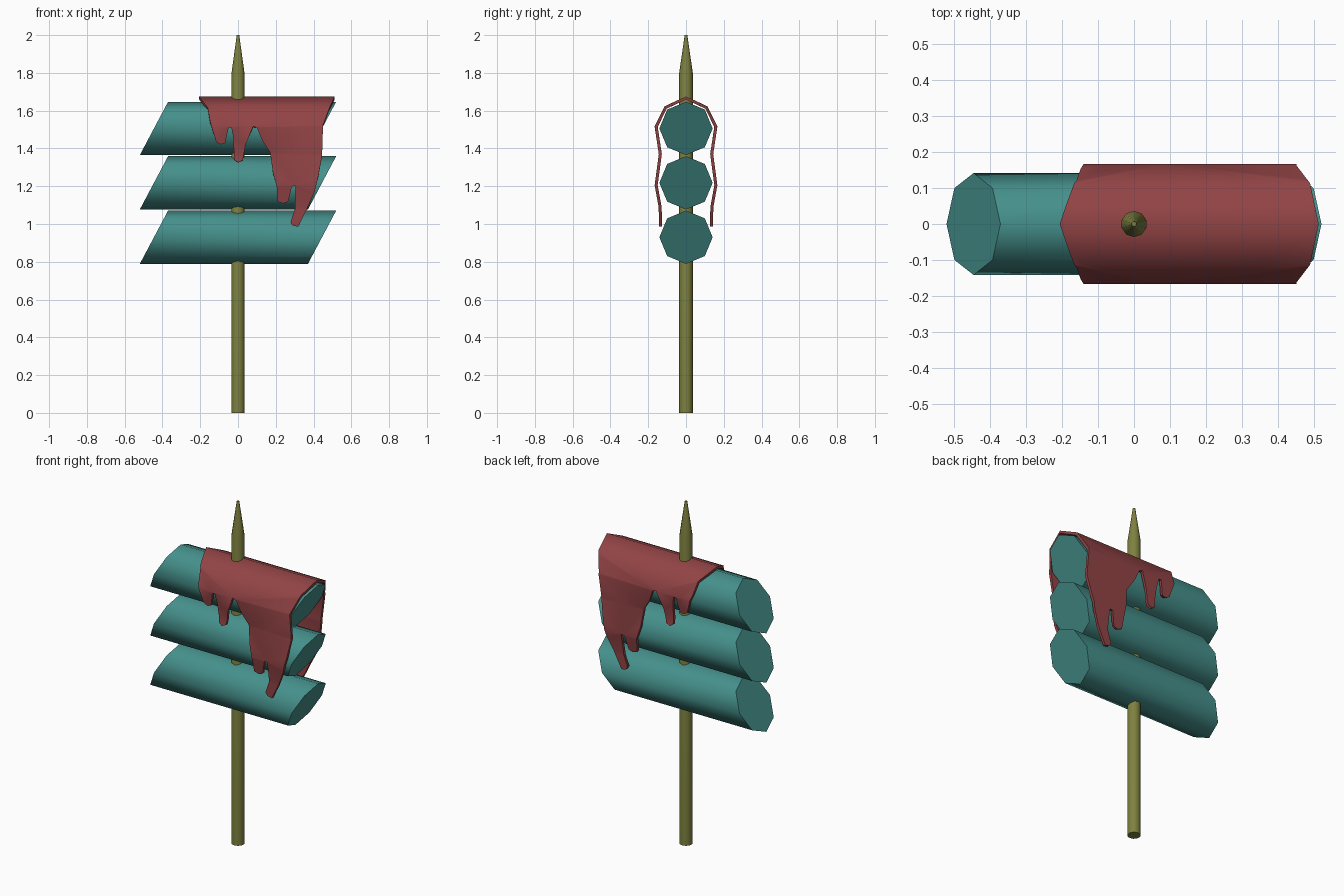
import bpy, bmesh, math
from mathutils import Matrix

if "Cube" in bpy.data.objects:
    bpy.data.objects.remove(bpy.data.objects["Cube"])


def material(name, rgb):
    m = bpy.data.materials.new(name)
    m.diffuse_color = (*rgb, 1)
    m.use_nodes = True
    m.node_tree.nodes["Principled BSDF"].inputs["Base Color"].default_value = m.diffuse_color
    return m


def make_object(name, bm, mat):
    mesh = bpy.data.meshes.new(name)
    bmesh.ops.recalc_face_normals(bm, faces=bm.faces)
    bm.to_mesh(mesh)
    bm.free()
    ob = bpy.data.objects.new(name, mesh)
    bpy.context.collection.objects.link(ob)
    mesh.materials.append(mat)
    return ob


def smooth(ob, degrees):
    bpy.ops.object.select_all(action='DESELECT')
    ob.select_set(True)
    bpy.context.view_layer.objects.active = ob
    bpy.ops.object.shade_smooth_by_angle(angle=math.radians(degrees))


wood = material("wood", (0.21, 0.22, 0.05))
teal = material("teal", (0.06, 0.28, 0.26))
red = material("red", (0.29, 0.057, 0.06))

# Skewer: round stick with a pointed end
bm = bmesh.new()
sides = 10
rings = []
for r, z in [(0.036, 0), (0.036, 1.80), (0.007, 2.0)]:
    rings.append([bm.verts.new((r * math.sin(2 * math.pi * i / sides),
                                r * math.cos(2 * math.pi * i / sides), z))
                  for i in range(sides)])
for a, b in zip(rings, rings[1:]):
    for i in range(sides):
        j = (i + 1) % sides
        bm.faces.new((a[i], a[j], b[j], b[i]))
bm.faces.new(rings[0])
bm.faces.new(rings[-1])
smooth(make_object("skewer", bm, wood), 40)

# Dumplings: three octagonal rolls with slanted ends
for name, zc in [("lower_roll", 0.93), ("middle_roll", 1.218), ("upper_roll", 1.506)]:
    bm = bmesh.new()
    bmesh.ops.create_cone(bm, cap_ends=True, segments=8, radius1=0.141, radius2=0.141,
                          depth=0.89, matrix=Matrix.Rotation(math.pi / 2, 4, 'Y'))
    for v in bm.verts:
        v.co.x += 0.53 * v.co.z
        v.co.z += zc
    smooth(make_object(name, bm, teal), 50)

# Sauce: dripping outline seen from the front (x, z)
outline = [(-0.206, 1.667), (-0.185, 1.64), (-0.16, 1.61), (-0.148, 1.54), (-0.115, 1.435),
           (-0.09, 1.422), (-0.068, 1.43), (-0.05, 1.51), (-0.035, 1.512), (-0.025, 1.46),
           (-0.02, 1.34), (0.0, 1.325), (0.025, 1.337), (0.04, 1.42), (0.08, 1.515),
           (0.1, 1.512), (0.13, 1.44), (0.17, 1.38), (0.185, 1.27), (0.205, 1.2),
           (0.21, 1.12), (0.24, 1.11), (0.265, 1.12), (0.285, 1.2), (0.305, 1.203),
           (0.302, 1.08), (0.278, 1.01), (0.29, 0.992), (0.318, 0.986), (0.36, 1.07),
           (0.405, 1.17), (0.425, 1.25), (0.445, 1.36), (0.45, 1.52), (0.48, 1.6),
           (0.512, 1.667)]
# Drape of the sauce from the ridge down (z, y distance)
drape = [(1.667, 0), (1.617, 0.108), (1.515, 0.158), (1.37, 0.136),
         (1.205, 0.158), (1.09, 0.137), (0.98, 0.134)]


def drape_y(z):
    for (z1, y1), (z0, y0) in zip(drape, drape[1:]):
        if z >= z0:
            return y1 + (y0 - y1) * (z1 - z) / (z1 - z0)
    return drape[-1][1]


bm = bmesh.new()
bm.faces.new([bm.verts.new((x, 0, z)) for x, z in outline])
bm.normal_update()
bmesh.ops.triangulate(bm, faces=bm.faces[:])
for z, y in drape[1:-1]:
    bmesh.ops.bisect_plane(bm, geom=bm.verts[:] + bm.edges[:] + bm.faces[:], dist=1e-5,
                           plane_co=(0, 0, z), plane_no=(0, 0, 1))
for v in bm.verts:
    v.co.y = -drape_y(min(v.co.z, 1.667))
sauce = make_object("sauce", bm, red)
mirror = sauce.modifiers.new("mirror", 'MIRROR')
mirror.use_axis = (False, True, False)
solid = sauce.modifiers.new("solidify", 'SOLIDIFY')
solid.thickness = 0.016
solid.offset = 0
bpy.context.view_layer.objects.active = sauce
for m in ("mirror", "solidify"):
    bpy.ops.object.modifier_apply(modifier=m)
smooth(sauce, 55)
